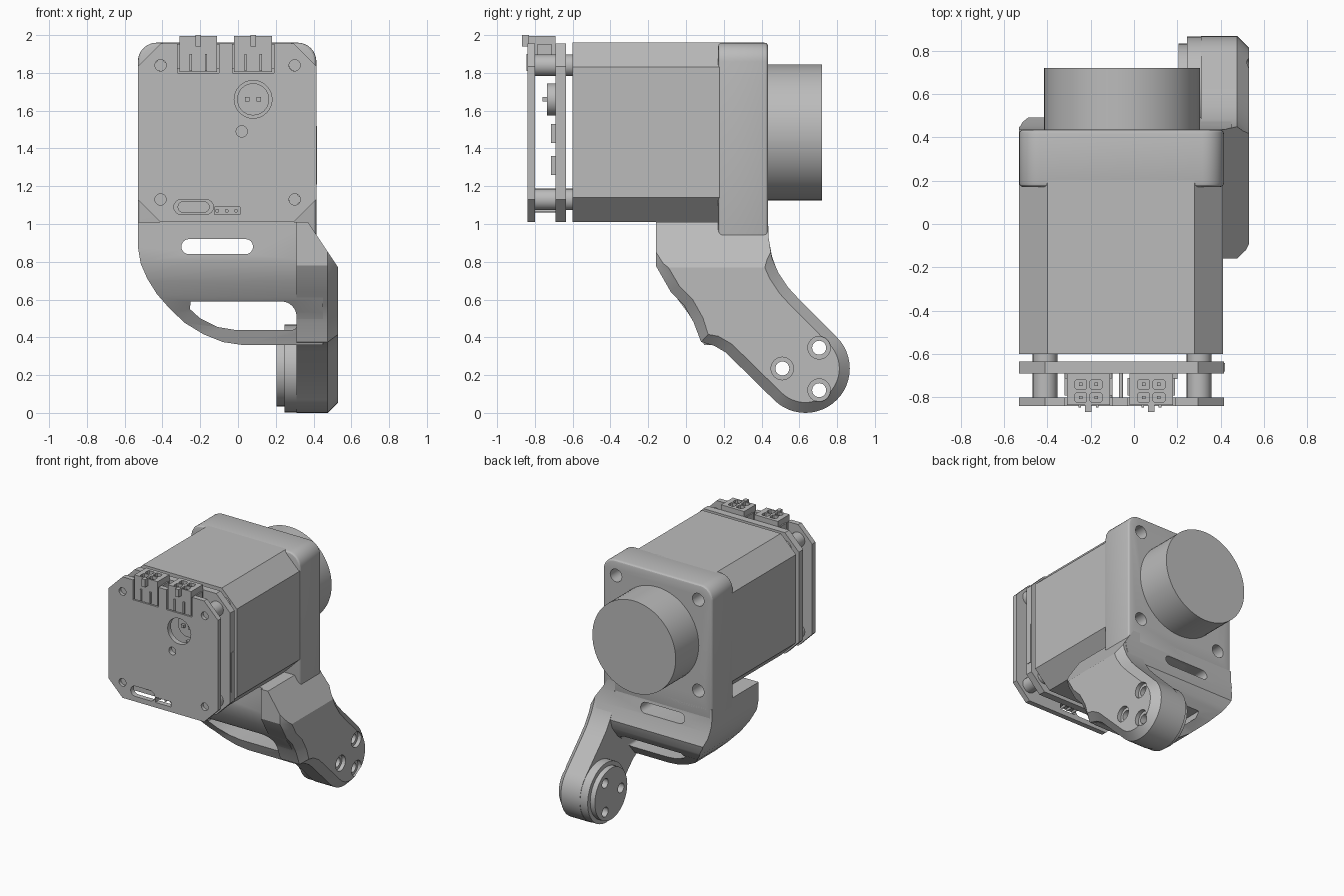
import bpy, bmesh, math
from mathutils import Vector

cube = bpy.data.objects.get("Cube")
if cube:
    bpy.data.objects.remove(cube, do_unlink=True)

grey = bpy.data.materials.new("plain grey")
grey.use_nodes = True
COLOR = (0.5, 0.5, 0.5, 1)
grey.diffuse_color = COLOR
grey.node_tree.nodes["Principled BSDF"].inputs["Base Color"].default_value = COLOR


def prism(name, pts, axis, a, b, chamfer=0):
    """Extrude a 2D outline along an axis, optionally tapering the far end."""
    place = {"x": lambda p, t: (t, p[0], p[1]),
             "y": lambda p, t: (p[0], t, p[1]),
             "z": lambda p, t: (p[0], p[1], t)}[axis]
    bm = bmesh.new()
    low = [bm.verts.new(place(p, a)) for p in pts]
    high = [bm.verts.new(place(p, b)) for p in pts]
    bm.faces.new(low)
    cap = bm.faces.new(high)
    for i in range(len(pts)):
        j = (i + 1) % len(pts)
        bm.faces.new((low[i], low[j], high[j], high[i]))
    bmesh.ops.recalc_face_normals(bm, faces=bm.faces)
    if chamfer:
        bmesh.ops.inset_region(bm, faces=[cap], thickness=chamfer, depth=chamfer)
    mesh = bpy.data.meshes.new(name)
    bm.to_mesh(mesh)
    bm.free()
    mesh.materials.append(grey)
    ob = bpy.data.objects.new(name, mesh)
    bpy.context.collection.objects.link(ob)
    return ob


def arc(cx, cy, r, start, end, n=8):
    angles = [math.radians(start + (end - start) * i / n) for i in range(n + 1)]
    return [(cx + r * math.cos(t), cy + r * math.sin(t)) for t in angles]


def circle(cx, cy, r, n=32):
    return arc(cx, cy, r, 0, 360, n)[:-1]


def rect(x0, x1, y0, y1):
    return [(x0, y0), (x1, y0), (x1, y1), (x0, y1)]


def slot(x0, x1, z0, z1):
    r, c = (z1 - z0) / 2, (z0 + z1) / 2
    return arc(x1 - r, c, r, -90, 90) + arc(x0 + r, c, r, 90, 270)


def octagon(x0, x1, z0, z1, c):
    return [(x0 + c, z0), (x1 - c, z0), (x1, z0 + c), (x1, z1 - c),
            (x1 - c, z1), (x0 + c, z1), (x0, z1 - c), (x0, z0 + c)]


def bake(ob):
    graph = bpy.context.evaluated_depsgraph_get()
    mesh = bpy.data.meshes.new_from_object(ob.evaluated_get(graph))
    ob.modifiers.clear()
    ob.data = mesh


def combine(ob, cutters, operation="DIFFERENCE"):
    for cutter in cutters:
        cutter.hide_render = True
        mod = ob.modifiers.new("cut", "BOOLEAN")
        mod.object, mod.operation, mod.solver = cutter, operation, "EXACT"
        bake(ob)
        bpy.data.objects.remove(cutter, do_unlink=True)


def bevel(ob, width, segments=3, angle=50):
    mod = ob.modifiers.new("bevel", "BEVEL")
    mod.width, mod.segments = width, segments
    mod.limit_method, mod.angle_limit = "ANGLE", math.radians(angle)
    bake(ob)


LEFT, RIGHT, BASE, TOP = -0.53, 0.415, 1.01, 1.96
CX, CZ = -0.055, 1.485
CORNERS = [(CX + sx * 0.355, CZ + sz * 0.355) for sx in (-1, 1) for sz in (-1, 1)]

# Motor housing and output drum
prism("motor_body", octagon(LEFT, RIGHT - 0.005, BASE, TOP, 0.13), "y", -0.6, 0.2)
prism("output_drum", circle(CX, CZ, 0.36, 64), "y", 0.4, 0.72)

# Mounting flange with screw recesses
flange = prism("mounting_flange",
               [(LEFT, 0.92), (RIGHT, 0.92)] + arc(RIGHT - 0.1, TOP - 0.1, 0.1, 0, 90)
               + arc(LEFT + 0.1, TOP - 0.1, 0.1, 90, 180), "y", 0.17, 0.435)
bevel(flange, 0.02, 3, 80)
combine(flange, [prism("recess", circle(x, z, 0.05, 24), "y", 0.3, 0.6) for x, z in CORNERS])
for x, z in CORNERS:
    prism("flange_screw", circle(x, z, 0.025, 16), "y", 0.28, 0.34)

# Curved bracket body: side profile trimmed by the front outline
bracket = prism("bracket_body",
                [(-0.14, BASE), (-0.14, 0.8), (-0.1, 0.7), (-0.05, 0.61), (0.01, 0.53),
                 (0.06, 0.45), (0.1, 0.35), (0.18, 0.35), (0.3, 0.49), (0.4, 0.57),
                 (0.47, 0.66), (0.49, 0.73), (0.455, 0.83), (0.435, 0.94), (0.435, BASE)],
                "x", -0.6, 0.45)
outline = prism("outline",
                [(LEFT, 1.1), (0.31, 1.1), (0.53, 0.77), (0.53, 0.36)]
                + [(0.02, 0.36), (-0.08, 0.375), (-0.18, 0.415), (-0.28, 0.475), (-0.36, 0.55),
                   (-0.43, 0.63), (-0.48, 0.71), (-0.515, 0.79), (LEFT, 0.88)],
                "y", -0.5, 0.9)
combine(bracket, [outline], "INTERSECT")
window = ([(-0.25, 0.59), (-0.255, 0.55), (-0.2, 0.5), (-0.11, 0.455), (-0.02, 0.44)]
          + arc(0.29, 0.46, 0.02, -90, 0, 4) + arc(0.23, 0.51, 0.08, 0, 90, 6))
combine(bracket, [prism("cut", slot(-0.3, 0.08, 0.84, 0.92), "y", -0.5, 0.9),
                  prism("cut", window, "y", -0.5, 0.9)])

# Side arm with chamfered outer edge
HUB = (0.632, 0.235)
arm = prism("side_arm",
            [(-0.16, BASE), (-0.16, 0.78), (-0.08, 0.64), (-0.01, 0.57), (0.04, 0.48),
             (0.08, 0.375), (0.15, 0.355), (0.21, 0.32)]
            + arc(*HUB, 0.235, 225, 405, 24)
            + [(0.6, 0.6), (0.54, 0.665), (0.49, 0.74), (0.455, 0.82), (0.437, 0.92),
               (0.435, BASE)],
            "x", 0.31, 0.475, 0.055)
holes = [(0.705, 0.345), (0.51, 0.235), (0.705, 0.12)]
hub = prism("arm_hub", circle(*HUB, 0.232, 48), "x", 0.245, 0.311)
boss = prism("pivot_boss", circle(*HUB, 0.2, 48), "x", 0.205, 0.246)
combine(arm, [prism("slant", [(0.37, BASE), (0.53, 0.77), (0.7, 0.77), (0.7, 1.2), (0.37, 1.2)],
                    "y", -0.5, 0.9)])
for part in (arm, hub, boss):
    combine(part, [prism("bore", circle(*h, 0.037, 24), "x", 0.1, 0.7) for h in holes])
combine(arm, [prism("counterbore", circle(*h, 0.06, 24), "x", 0.5, 0.7) for h in holes])

# Circuit boards: slim cover board and thicker inner board
plate = octagon(LEFT, RIGHT, BASE, 1.955, 0.12)
cover = prism("cover_board", plate, "y", -0.84, -0.8)
PLUGS = (-0.21, 0.08)
cuts = [circle(x, z, 0.03, 20) for x, z in CORNERS]
cuts += [circle(0.08, 1.66, 0.1), circle(0.02, 1.49, 0.03, 20), slot(-0.34, -0.13, 1.05, 1.13),
         rect(-0.125, 0.01, 1.05, 1.09)]
cuts += [rect(x - 0.11, x + 0.11, 1.8, 2.1) for x in PLUGS]
combine(cover, [prism("cut", c, "y", -0.9, -0.7) for c in cuts])
prism("inner_board", plate, "y", -0.69, -0.635)
for x, z in CORNERS:
    prism("standoff", circle(x, z, 0.057, 24), "y", -0.8, -0.69)
    prism("spacer", circle(x, z, 0.057, 24), "y", -0.635, -0.6)
    prism("board_screw", circle(x, z, 0.03, 16), "y", -0.815, -0.79)

# Power plugs along the top edge, with sockets, pins and latches
for x in PLUGS:
    plug = prism("plug_housing", rect(x - 0.1, x + 0.1, 1.805, 1.995), "y", -0.835, -0.69)
    sockets = [(x + dx, y) for dx in (-0.035, 0.035) for y in (-0.8, -0.74)]
    combine(plug, [prism("cut", octagon(sx - 0.027, sx + 0.027, y - 0.024, y + 0.024, 0.008),
                         "z", 1.88, 2.1) for sx, y in sockets])
    for sx, y in sockets:
        prism("plug_pin", rect(sx - 0.008, sx + 0.008, y - 0.008, y + 0.008), "z", 1.87, 1.98)
    prism("plug_latch", rect(x - 0.015, x + 0.015, 1.94, 2.0), "y", -0.868, -0.83)
    for side in (-1, 1):
        prism("plug_rib", rect(x + side * 0.04 - 0.006, x + side * 0.04 + 0.006, 1.81, 1.9),
              "y", -0.845, -0.83)
        prism("plug_ear", rect(x + side * 0.1 - 0.01, x + side * 0.1 + 0.01, 1.82, 1.95),
              "y", -0.79, -0.71)

# Small components on the inner board
prism("capacitor", circle(0.08, 1.66, 0.085), "y", -0.735, -0.69)
for x in (0.05, 0.11):
    prism("capacitor_pin", rect(x - 0.012, x + 0.012, 1.648, 1.672), "y", -0.76, -0.73)
prism("button_block", slot(-0.32, -0.15, 1.06, 1.12), "y", -0.72, -0.69)
for x in (-0.11, -0.06, -0.01):
    prism("header_pin", circle(x, 1.07, 0.01, 12), "y", -0.81, -0.69)
for z in (1.31, 1.48):
    prism("chip", rect(0.05, 0.2, z - 0.05, z + 0.05), "y", -0.715, -0.69)
prism("edge_connector", rect(0.3, RIGHT + 0.004, 1.21, 1.52), "y", -0.68, -0.64)

# Crisp edges with smooth curves
bpy.ops.object.select_all(action="DESELECT")
for ob in bpy.context.scene.objects:
    if ob.type == "MESH":
        ob.select_set(True)
        bpy.context.view_layer.objects.active = ob
bpy.ops.object.shade_smooth_by_angle(angle=math.radians(25))
